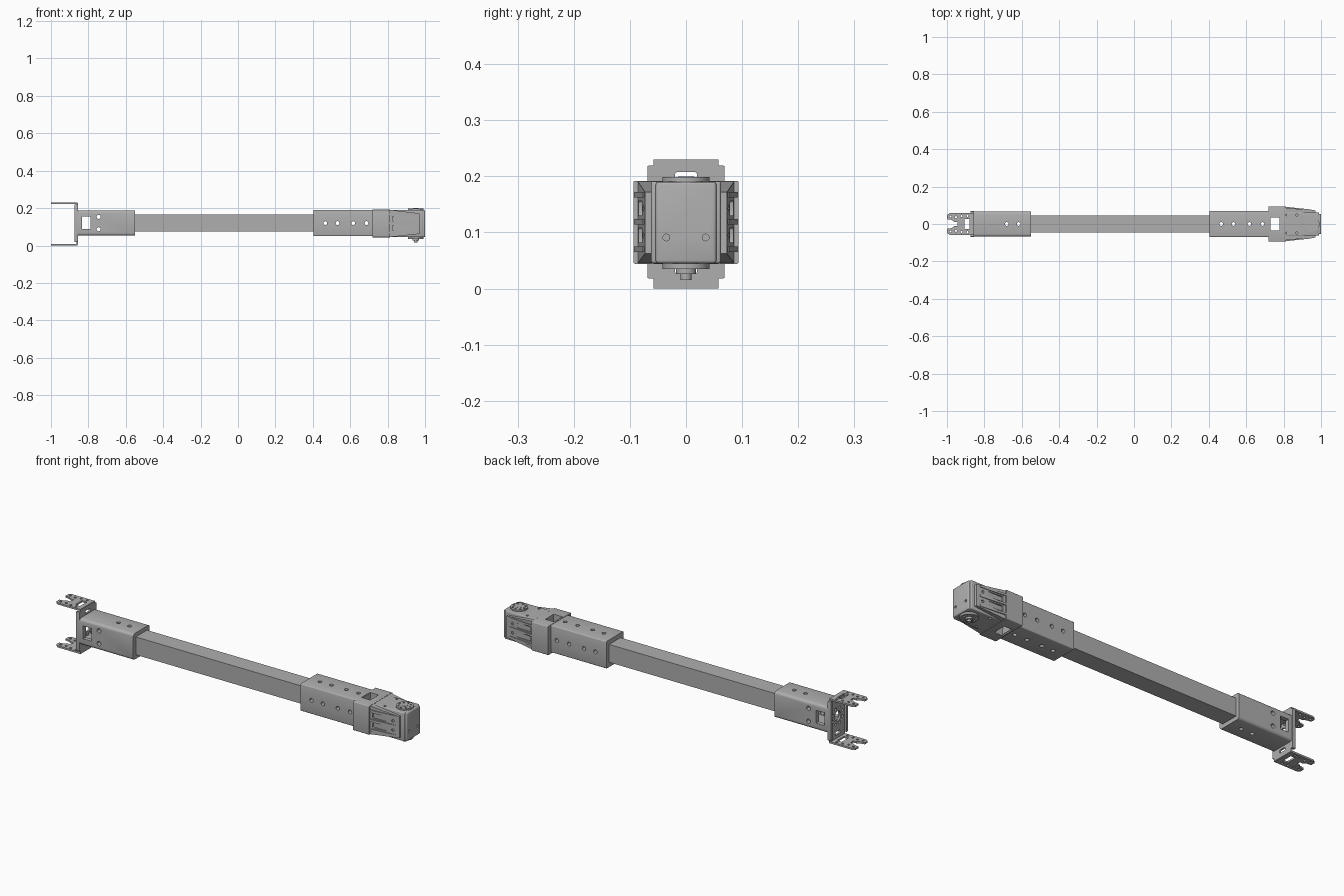
import bpy, bmesh
from math import radians, cos, sin, tau
from mathutils import Vector, Matrix

if "Cube" in bpy.data.objects:
    bpy.data.objects.remove(bpy.data.objects["Cube"])

grey = bpy.data.materials.new("machined_grey")
grey.use_nodes = True
grey.diffuse_color = (0.43, 0.43, 0.43, 1)
grey.node_tree.nodes["Principled BSDF"].inputs["Base Color"].default_value = (0.43, 0.43, 0.43, 1)
MID = 0.12  # height of the arm's axis


def finish(bm, name):
    bmesh.ops.recalc_face_normals(bm, faces=bm.faces)
    mesh = bpy.data.meshes.new(name)
    bm.to_mesh(mesh)
    bm.free()
    mesh.materials.append(grey)
    ob = bpy.data.objects.new(name, mesh)
    bpy.context.collection.objects.link(ob)
    return ob


def box(name, x, y, z, bevel=0, along=None):
    """Box from ranges; bevels all edges, or only those along one axis."""
    bm = bmesh.new()
    bmesh.ops.create_cube(bm, size=1)
    for v in bm.verts:
        v.co = [r[0] if c < 0 else r[1] for r, c in zip((x, y, z), v.co)]
    if bevel:
        edges = [e for e in bm.edges if along is None
                 or abs((e.verts[0].co - e.verts[1].co).normalized()[along]) > 0.9]
        bmesh.ops.bevel(bm, geom=edges, offset=bevel, segments=3, profile=0.5, affect='EDGES')
    return finish(bm, name)


def rod(name, centre, radius, length, axis, sides=24):
    bm = bmesh.new()
    turn = {'X': Matrix.Rotation(radians(90), 4, 'Y'),
            'Y': Matrix.Rotation(radians(90), 4, 'X'), 'Z': Matrix()}[axis]
    bmesh.ops.create_cone(bm, cap_ends=True, segments=sides, radius1=radius, radius2=radius,
                          depth=length, matrix=Matrix.Translation(Vector(centre)) @ turn)
    return finish(bm, name)


def hull(name, points):
    bm = bmesh.new()
    for p in points:
        bm.verts.new(p)
    bmesh.ops.convex_hull(bm, input=bm.verts)
    return finish(bm, name)


def prism(name, outline, z0, z1):
    bm = bmesh.new()
    face = bm.faces.new([bm.verts.new((x, y, z0)) for x, y in outline])
    new = bmesh.ops.extrude_face_region(bm, geom=[face])["geom"]
    bmesh.ops.translate(bm, vec=(0, 0, z1 - z0), verts=[g for g in new if isinstance(g, bmesh.types.BMVert)])
    return finish(bm, name)


def cut(ob, *cutters):
    bpy.context.view_layer.objects.active = ob
    for c in cutters:
        mod = ob.modifiers.new("cut", 'BOOLEAN')
        mod.operation, mod.solver, mod.object = 'DIFFERENCE', 'EXACT', c
        bpy.ops.object.modifier_apply(modifier=mod.name)
        bpy.data.objects.remove(c)


def hole(centre, radius, axis, length=0.3):
    return rod("cutter", centre, radius, length, axis, 16)


def square(name, x, half, bevel=0):
    return box(name, x, (-half, half), (MID - half, MID + half), bevel, 0)


# Central square tube
tube = square("square_tube", (-0.72, 0.58), 0.046)
cut(tube, square("cutter", (-0.8, 0.7), 0.038))

# Sleeves at both ends, drilled through on the long axis line
rear = square("rear_sleeve", (-0.856, -0.55), 0.067, 0.013)
cut(rear, square("cutter", (-0.9, -0.5), 0.045))
front = square("front_sleeve", (0.405, 0.73), 0.07, 0.005)
cut(front, square("cutter", (0.35, 0.8), 0.045))
for x in (0.467, 0.532, 0.617, 0.687):
    for ob in (front, tube) if x < 0.58 else (front,):
        cut(ob, hole((x, 0, MID), 0.01, 'Z'), hole((x, 0, MID), 0.01, 'Y'))
for x in (-0.68, -0.617):
    for ob in (rear, tube):
        cut(ob, hole((x, 0, MID), 0.01, 'Z'))
for z in (0.087, 0.153):
    for ob in (rear,):
        cut(ob, hole((-0.745, 0, z), 0.011, 'Y'))
cut(rear, box("cutter", (-0.835, -0.788), (-0.2, 0.2), (0.088, 0.154)))

# U bracket: web with holes, side lips and two forked plates
web = box("bracket_web", (-0.864, -0.855), (-0.058, 0.058), (0.002, 0.228))
cut(web, hole((-0.86, 0, MID), 0.025, 'X'))
for i in range(8):
    a = tau * (i + 0.5) / 8
    cut(web, hole((-0.86, 0.042 * cos(a), MID + 0.042 * sin(a)), 0.007, 'X'))
for z in (0.034, 0.2):
    cut(web, box("cutter", (-0.9, -0.8), (-0.02, 0.02), (z - 0.008, z + 0.008), 0.006, 0))
for s, side in ((1, "left"), (-1, "right")):
    box(side + "_bracket_lip", (-0.874, -0.855), sorted((s * 0.056, s * 0.069)),
        (0.018, 0.219), 0.003, 0)
half = [(-0.857, 0.058), (-0.985, 0.058), (-1.0, 0.048), (-1.0, 0.026), (-0.975, 0.022),
        (-0.962, 0.012), (-0.945, 0.012)]
fork = half + [(x, -y) for x, y in reversed(half)]
for name, z in (("upper_fork_plate", 0.221), ("lower_fork_plate", 0.0)):
    plate = prism(name, fork, z, z + 0.009)
    cut(plate, box("cutter", (-0.907, -0.88), (-0.028, 0.028), (z - 0.1, z + 0.1)))
    for x, y in ((-0.982, 0.04), (-0.952, 0.036), (-0.922, 0.042), (-0.89, 0.044)):
        for s in (1, -1):
            cut(plate, hole((x, s * y, z), 0.006, 'Z'))

# Clamp block with a rectangular opening
clamp = box("clamp_block", (0.72, 0.813), (-0.094, 0.094), (0.044, 0.192), 0.004, 0)
cut(clamp, box("cutter", (0.727, 0.777), (-0.034, 0.034), (0, 0.3)))

# Tapered side arms with raised ribs and grooves
for s, side in ((1, "left"), (-1, "right")):
    arm = hull(side + "_side_arm", [(x, s * y, z) for x, ys, zs in
               ((0.81, (0.055, 0.086), (0.045, 0.191)), (0.97, (0.055, 0.073), (0.062, 0.172)))
               for y in ys for z in zs])
    for z in (0.095, 0.143):
        cut(arm, box("cutter", (0.825, 0.905), sorted((s * 0.076, s * 0.12)),
                     (z - 0.013, z + 0.013), 0.004, 1),
            hole((0.935, s * 0.09, z), 0.007, 'Y', 0.04))
    for i, z in enumerate((0.07, 0.119, 0.167)):
        hull(f"{side}_arm_rib_{i + 1}", [(x, s * y, z + dz) for x, y in
             ((0.81, 0.08), (0.81, 0.092), (0.95, 0.07), (0.95, 0.077)) for dz in (-0.005, 0.005)])

# Actuator body and end cover
body = box("actuator_body", (0.79, 0.99), (-0.062, 0.062), (0.045, 0.191), 0.004)
for x, y in ((0.81, 0.048), (0.87, 0.048), (0.81, -0.048), (0.87, -0.048)):
    cut(body, hole((x, y, 0.19), 0.006, 'Z', 0.02), hole((x, y, 0.045), 0.006, 'Z', 0.02))
cover = box("actuator_end_cover", (0.98, 1.0), (-0.054, 0.054), (0.045, 0.19), 0.005)
for y in (-0.035, 0.035):
    cut(cover, hole((1.0, y, 0.091), 0.006, 'X', 0.016))

# Output discs above and below, with screw holes
top = rod("upper_output_disc", (0.95, 0, 0.193), 0.042, 0.011, 'Z', 32)
low = rod("lower_output_disc", (0.95, 0, 0.041), 0.042, 0.012, 'Z', 32)
rod("upper_disc_hub", (0.95, 0, 0.195), 0.014, 0.01, 'Z')
rod("lower_disc_hub", (0.95, 0, 0.032), 0.018, 0.012, 'Z')
rod("lower_shaft_tip", (0.95, 0, 0.022), 0.01, 0.013, 'Z')
for i in range(8):
    a = tau * i / 8
    for ob, z in ((top, 0.199), (low, 0.035)):
        cut(ob, hole((0.95 + 0.03 * cos(a), 0.03 * sin(a), z), 0.005, 'Z', 0.012))

# Smooth shading on rounded parts, keeping edges sharp
bpy.ops.object.select_all(action='DESELECT')
for ob in bpy.context.collection.objects:
    if ob.type == 'MESH' and grey.name in ob.data.materials:
        ob.select_set(True)
        bpy.context.view_layer.objects.active = ob
bpy.ops.object.shade_smooth_by_angle(angle=radians(32))
